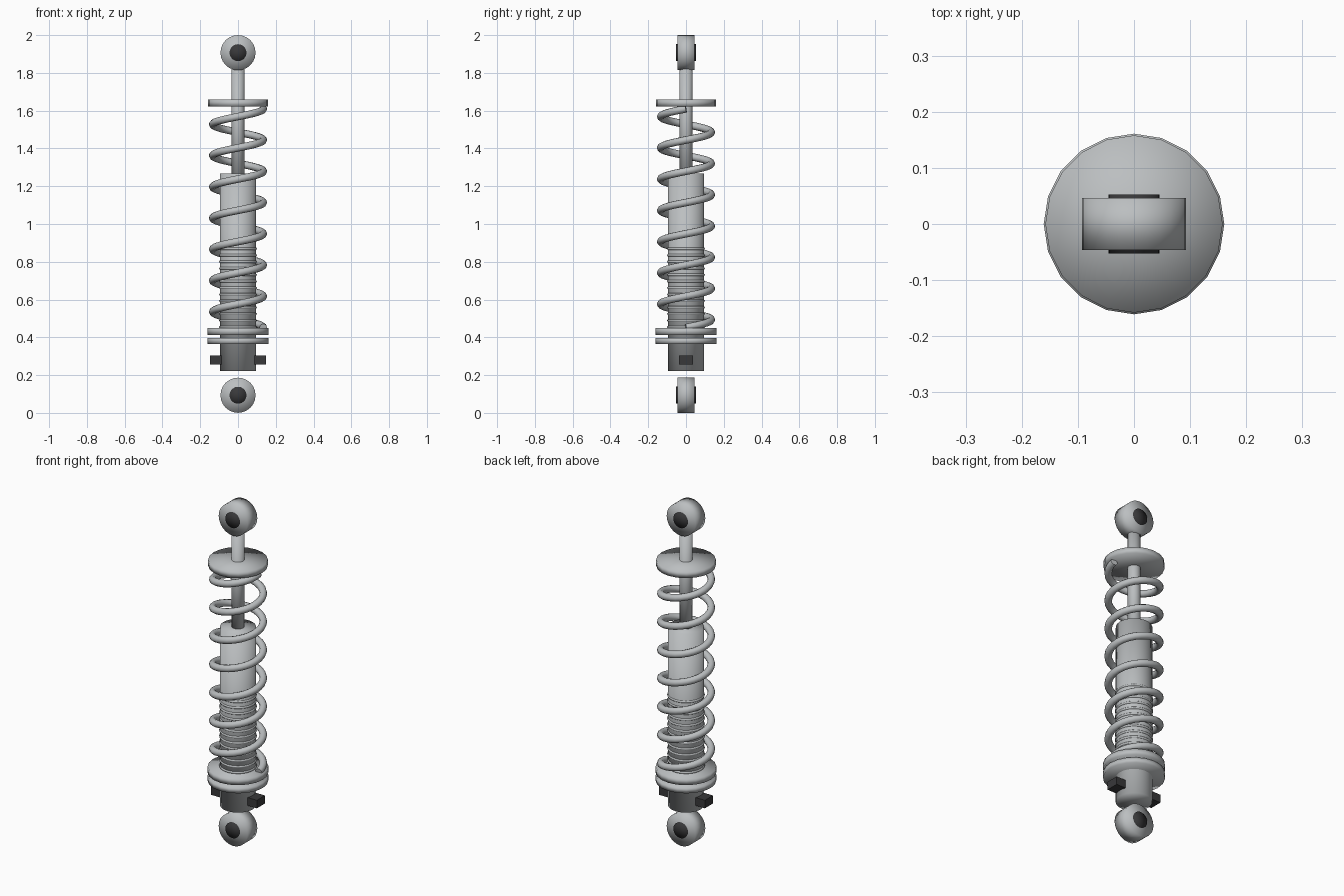
import bpy
from math import cos, sin, pi

if "Cube" in bpy.data.objects:
    bpy.data.objects.remove(bpy.data.objects["Cube"])


def make_material(name, colour):
    mat = bpy.data.materials.new(name)
    mat.use_nodes = True
    mat.diffuse_color = colour
    mat.node_tree.nodes["Principled BSDF"].inputs["Base Color"].default_value = colour
    return mat


steel = make_material("steel grey", (0.5, 0.52, 0.53, 1))
rubber = make_material("black rubber", (0.04, 0.04, 0.042, 1))


def finish(name, mat):
    obj = bpy.context.object
    obj.name = name
    obj.data.materials.append(mat)
    return obj


def cylinder(name, radius, low, high, mat=steel, sides=20):
    """Upright cylinder between two heights, softly shaded over its rims."""
    bpy.ops.mesh.primitive_cylinder_add(
        vertices=sides, radius=radius, depth=high - low,
        end_fill_type='TRIFAN', location=(0, 0, (low + high) / 2))
    bpy.ops.object.shade_smooth()
    return finish(name, mat)


def cross_pin(name, radius, half_length, z, mat):
    """Cylinder lying along the front-to-back axis."""
    bpy.ops.mesh.primitive_cylinder_add(
        vertices=24, radius=radius, depth=2 * half_length,
        end_fill_type='TRIFAN', location=(0, 0, z), rotation=(pi / 2, 0, 0))
    bpy.ops.object.shade_smooth()
    return finish(name, mat)


# Mounting eyes with rubber bushings
for label, z in (("upper", 1.907), ("lower", 0.0935)):
    cross_pin(label + "_eye", 0.093, 0.046, z, steel)
    cross_pin(label + "_bushing", 0.045, 0.053, z, rubber)

# Damper body, piston rod and spring seats
cylinder("damper_body", 0.095, 0.222, 1.267, sides=32)
cylinder("piston_rod", 0.034, 1.2, 1.84)
cylinder("upper_spring_seat", 0.158, 1.622, 1.658)
cylinder("lower_spring_seat", 0.161, 0.413, 0.449)
cylinder("lock_ring", 0.161, 0.365, 0.397)

# Thread ridges on the lower half of the body
for i in range(13):
    bpy.ops.mesh.primitive_torus_add(
        major_radius=0.093, minor_radius=0.007, major_segments=32,
        minor_segments=8, location=(0, 0, 0.455 + i * 0.0345))
    bpy.ops.object.shade_smooth()
    finish(f"thread_ridge_{i + 1}", steel)

# Adjuster knobs on both sides
for label, side in (("left", 1), ("right", -1)):
    bpy.ops.mesh.primitive_cube_add(size=1, location=(side * 0.115, 0, 0.28))
    knob = finish(label + "_adjuster_knob", rubber)
    knob.scale = (0.066, 0.074, 0.047)

# Coil spring swept along a helix
TURNS, STEPS, COIL_RADIUS = 7, 28, 0.134
LOW, HIGH = 0.452, 1.61
curve = bpy.data.curves.new("coil_spring", 'CURVE')
curve.dimensions = '3D'
curve.bevel_depth = 0.02
curve.bevel_resolution = 3
curve.use_fill_caps = True
path = curve.splines.new('POLY')
count = TURNS * STEPS
path.points.add(count)
for i, point in enumerate(path.points):
    a = 2 * pi * i / STEPS
    z = LOW + (HIGH - LOW) * i / count
    point.co = (COIL_RADIUS * cos(a), COIL_RADIUS * sin(a), z, 1)
path.use_smooth = True
curve.materials.append(steel)
spring = bpy.data.objects.new("coil_spring", curve)
bpy.context.collection.objects.link(spring)
